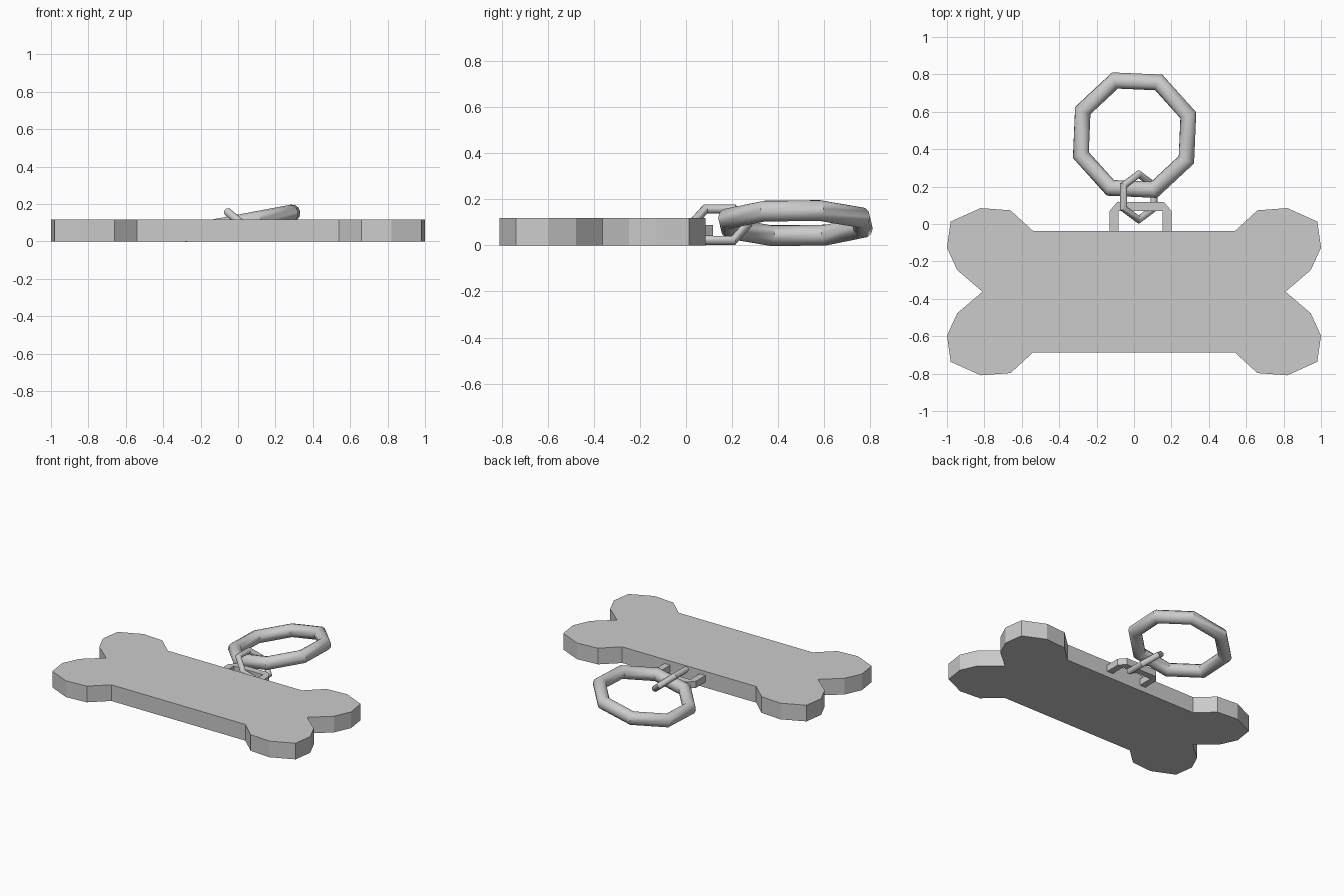
import bpy, bmesh
from math import radians, cos, sin, pi
from mathutils import Vector, Matrix

if "Cube" in bpy.data.objects:
    bpy.data.objects.remove(bpy.data.objects["Cube"])

metal = bpy.data.materials.new("grey_metal")
metal.use_nodes = True
metal.diffuse_color = (0.6, 0.6, 0.6, 1)
metal.node_tree.nodes["Principled BSDF"].inputs["Base Color"].default_value = (0.6, 0.6, 0.6, 1)


def finish(name, bm):
    bmesh.ops.recalc_face_normals(bm, faces=bm.faces)
    mesh = bpy.data.meshes.new(name)
    bm.to_mesh(mesh)
    bm.free()
    mesh.materials.append(metal)
    obj = bpy.data.objects.new(name, mesh)
    bpy.context.collection.objects.link(obj)
    return obj


def plate(name, outline, bottom, top):
    """Extrude a flat outline between two heights."""
    bm = bmesh.new()
    face = bm.faces.new([bm.verts.new((x, y, bottom)) for x, y in outline])
    ext = bmesh.ops.extrude_face_region(bm, geom=[face])
    moved = [v for v in ext["geom"] if isinstance(v, bmesh.types.BMVert)]
    bmesh.ops.translate(bm, verts=moved, vec=(0, 0, top - bottom))
    return finish(name, bm)


def link(name, centre, sides, major, minor, phase, tilt, tube_sides=12):
    """Coarse ring with a round tube, tilted about the y axis."""
    bm = bmesh.new()
    loops = []
    for i in range(sides):
        a = radians(phase) + 2 * pi * i / sides
        loop = []
        for j in range(tube_sides):
            b = 2 * pi * j / tube_sides
            r = major + minor * cos(b)
            loop.append(bm.verts.new((r * cos(a), r * sin(a), minor * sin(b))))
        loops.append(loop)
    for i in range(sides):
        here, there = loops[i], loops[(i + 1) % sides]
        for j in range(tube_sides):
            k = (j + 1) % tube_sides
            bm.faces.new((here[j], there[j], there[k], here[k]))
    bm.transform(Matrix.Translation(Vector(centre)) @ Matrix.Rotation(radians(tilt), 4, "Y"))
    obj = finish(name, bm)
    bpy.ops.object.select_all(action="DESELECT")
    obj.select_set(True)
    bpy.context.view_layer.objects.active = obj
    bpy.ops.object.shade_smooth_by_angle(angle=radians(35))
    return obj


# Bone-shaped tag: one quarter mirrored into the full outline
mid_y = -0.362
quarter = [(0.54, 0.325), (0.66, 0.435), (0.82, 0.447), (0.98, 0.375),
           (1.0, 0.235), (0.945, 0.115), (0.81, 0)]
right = quarter + [(x, -y) for x, y in reversed(quarter[:-1])]
outline = right + [(-x, y) for x, y in reversed(right)]
plate("bone_tag", [(x, y + mid_y) for x, y in outline], 0, 0.118)

# Squared loop on the back edge of the tag
half_loop = [(0.118, -0.05), (0.118, 0.07)]
outer_half = [(0.165, -0.05), (0.165, 0.07), (0.125, 0.118)]
loop_half = list(reversed(half_loop)) + outer_half
loop_outline = loop_half + [(-x, y) for x, y in reversed(loop_half)]
plate("tag_loop", [(x + 0.035, y) for x, y in loop_outline], 0.04, 0.088)

# Small connecting link and large key ring
link("small_link", (0.025, 0.145, 0.09), 6, 0.122, 0.021, 30, 40)
link("key_ring", (0.003, 0.475, 0.097), 8, 0.311, 0.046, 20, -10.7)
